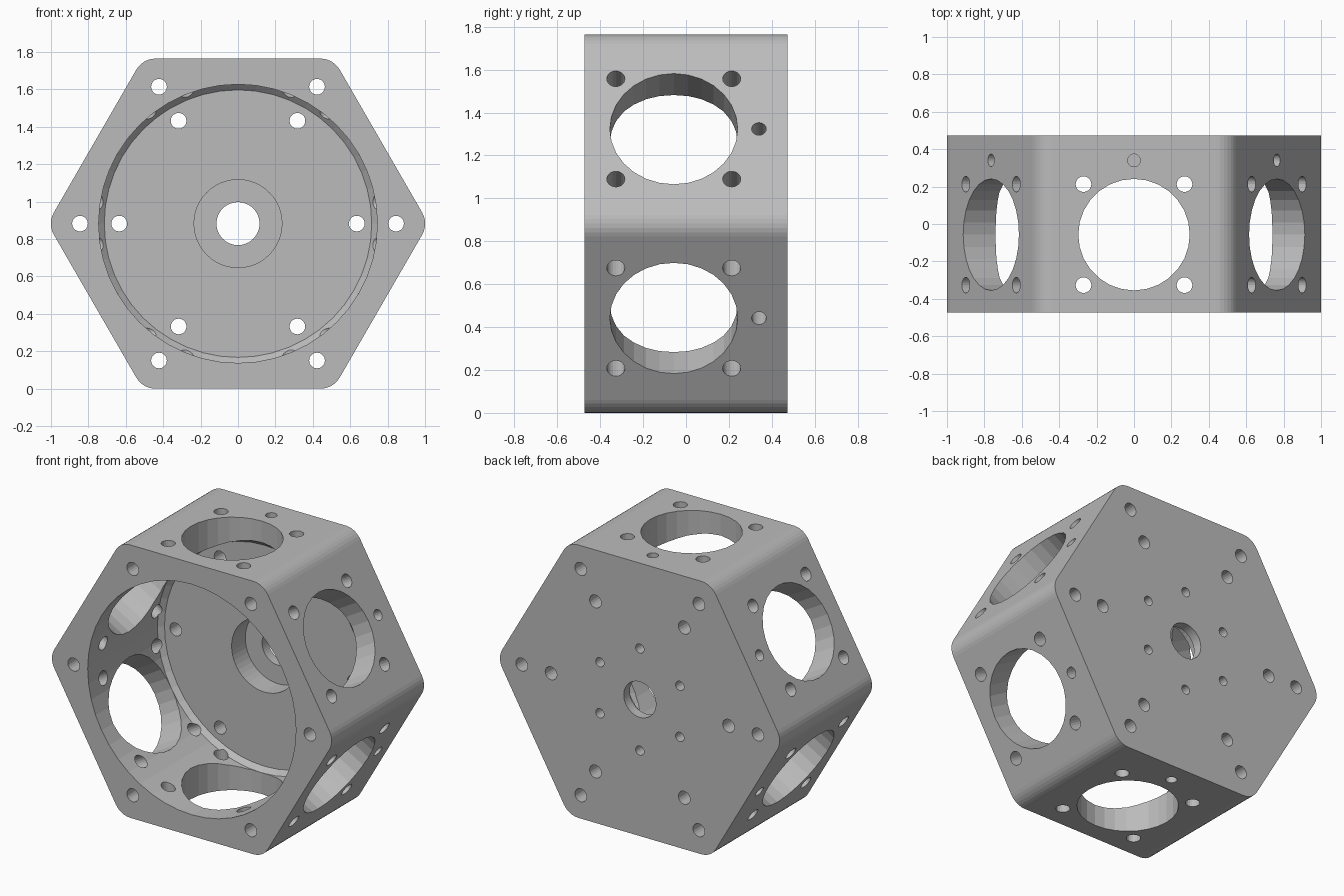
import bpy, bmesh
from math import radians, pi, sin, cos, sqrt
from mathutils import Matrix, Vector

cube = bpy.data.objects.get("Cube")
if cube:
    bpy.data.objects.remove(cube, do_unlink=True)

APOTHEM = 0.8825      # centre to flat side, also the centre height
HALF = 0.472          # half depth
CORNER = 0.12         # corner rounding
CENTRE = Matrix.Translation((0, 0, APOTHEM))
TO_BACK = Matrix.Rotation(radians(-90), 4, "X")   # local z becomes +y


def make_object(name, bm):
    bmesh.ops.recalc_face_normals(bm, faces=bm.faces)
    mesh = bpy.data.meshes.new(name)
    bm.to_mesh(mesh)
    bm.free()
    obj = bpy.data.objects.new(name, mesh)
    bpy.context.collection.objects.link(obj)
    return obj


def pin(bm, radius, start, end, matrix, sides=20):
    """Closed cylinder along local z from start to end."""
    place = matrix @ Matrix.Translation((0, 0, (start + end) / 2))
    bmesh.ops.create_cone(bm, cap_ends=True, segments=sides, radius1=radius,
                          radius2=radius, depth=end - start, matrix=place)


# Hexagonal block with rounded corners
bm = bmesh.new()
ring = []
core = (APOTHEM - CORNER) * 2 / sqrt(3)
for side in range(6):
    a = side * pi / 3
    for step in range(7):
        b = a + radians(-30 + 10 * step)
        ring.append(bm.verts.new((core * cos(a) + CORNER * cos(b), -HALF,
                                  APOTHEM + core * sin(a) + CORNER * sin(b))))
face = bm.faces.new(ring)
extruded = bmesh.ops.extrude_face_region(bm, geom=[face])["geom"]
bmesh.ops.translate(bm, vec=(0, 2 * HALF, 0),
                    verts=[v for v in extruded if isinstance(v, bmesh.types.BMVert)])
housing = make_object("hexagonal_housing", bm)

# Stepped bore: main cavity, floor chamfer, central recess, shaft hole
profile = [(0, -0.6), (0.745, -0.6), (0.745, 0.24), (0.715, 0.27),
           (0.235, 0.27), (0.235, 0.41), (0.115, 0.41), (0.115, 0.6), (0, 0.6)]
bm = bmesh.new()
verts = [bm.verts.new((r, y, 0)) for r, y in profile]
edges = [bm.edges.new(pair) for pair in zip(verts, verts[1:])]
bmesh.ops.spin(bm, geom=verts + edges, cent=(0, 0, 0), axis=(0, 1, 0),
               angle=2 * pi, steps=48, use_merge=True)
bmesh.ops.remove_doubles(bm, verts=bm.verts, dist=0.0001)
bmesh.ops.transform(bm, matrix=CENTRE, verts=bm.verts)
bore = make_object("bore_cutter", bm)

# Bolt holes, side ports and blind holes, repeated six times
bm = bmesh.new()
for side in range(6):
    a = side * pi / 3
    for radius in (0.845, 0.635):
        spot = Vector((radius * cos(a), 0, radius * sin(a)))
        pin(bm, 0.042, -0.6, 0.6, CENTRE @ Matrix.Translation(spot) @ TO_BACK)
    b = a + pi / 6
    spot = Vector((0.33 * cos(b), 0, 0.33 * sin(b)))
    pin(bm, 0.03, 0.35, 0.6, CENTRE @ Matrix.Translation(spot) @ TO_BACK)
    turn = CENTRE @ Matrix.Rotation(a, 4, "Y")
    pin(bm, 0.298, 0.62, 1.0, turn @ Matrix.Translation((0, -0.057, 0)), 28)
    pin(bm, 0.034, 0.62, 1.0, turn @ Matrix.Translation((0, 0.34, 0)))
    for x in (-0.27, 0.27):
        for y in (-0.327, 0.213):
            pin(bm, 0.042, 0.62, 1.0, turn @ Matrix.Translation((x, y, 0)))
holes = make_object("hole_cutter", bm)

# Cut everything out of the block
for cutter in (bore, holes):
    cutter.hide_render = True
    cut = housing.modifiers.new(cutter.name, "BOOLEAN")
    cut.operation = "DIFFERENCE"
    cut.solver = "EXACT"
    cut.object = cutter
graph = bpy.context.evaluated_depsgraph_get()
result = bpy.data.meshes.new_from_object(housing.evaluated_get(graph))
housing.modifiers.clear()
housing.data = result
for cutter in (bore, holes):
    bpy.data.objects.remove(cutter, do_unlink=True)

# Plain grey finish
grey = bpy.data.materials.new("plain_grey")
grey.use_nodes = True
colour = (0.5, 0.5, 0.5, 1)
grey.diffuse_color = colour
grey.node_tree.nodes["Principled BSDF"].inputs["Base Color"].default_value = colour
housing.data.materials.clear()
housing.data.materials.append(grey)
for poly in housing.data.polygons:
    poly.material_index = 0
    poly.use_smooth = False
